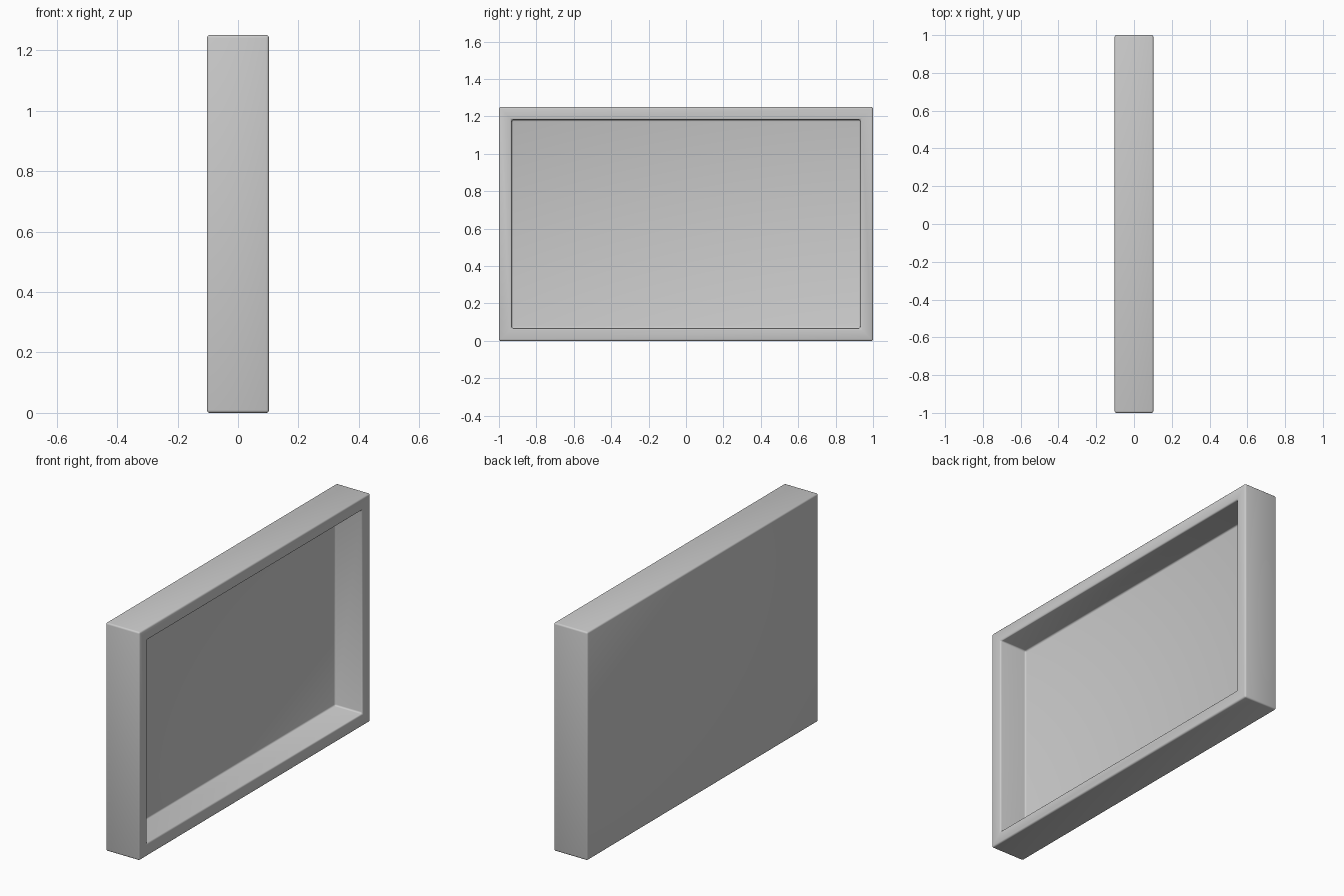
import bpy, bmesh
from mathutils import Matrix, Vector

if "Cube" in bpy.data.objects:
    bpy.data.objects.remove(bpy.data.objects["Cube"])

THICK, WIDTH, HEIGHT = 0.205, 2.0, 1.25
RIM = 0.096      # frame width around the recess
DEPTH = 0.167    # recess depth

# Solid slab standing on the ground
bm = bmesh.new()
bmesh.ops.create_cube(bm, size=1.0, matrix=Matrix.Translation((0, 0, HEIGHT / 2))
                      @ Matrix.Diagonal((THICK, WIDTH, HEIGHT, 1)))

# Recess sunk into the +x face, leaving an even rim
bm.normal_update()
face = max(bm.faces, key=lambda f: f.calc_center_median().x)
bmesh.ops.inset_region(bm, faces=[face], thickness=RIM)
ext = bmesh.ops.extrude_discrete_faces(bm, faces=[face])
bmesh.ops.translate(bm, verts=ext["faces"][0].verts, vec=Vector((-DEPTH, 0, 0)))
bmesh.ops.recalc_face_normals(bm, faces=bm.faces)

mesh = bpy.data.meshes.new("recessed_panel")
bm.to_mesh(mesh)
bm.free()
panel = bpy.data.objects.new("recessed_panel", mesh)
bpy.context.collection.objects.link(panel)

# Softly rounded edges with smooth shading
mesh.shade_smooth()
bevel = panel.modifiers.new("soft_edges", 'BEVEL')
bevel.width = 0.009
bevel.segments = 3
bevel.limit_method = 'ANGLE'
